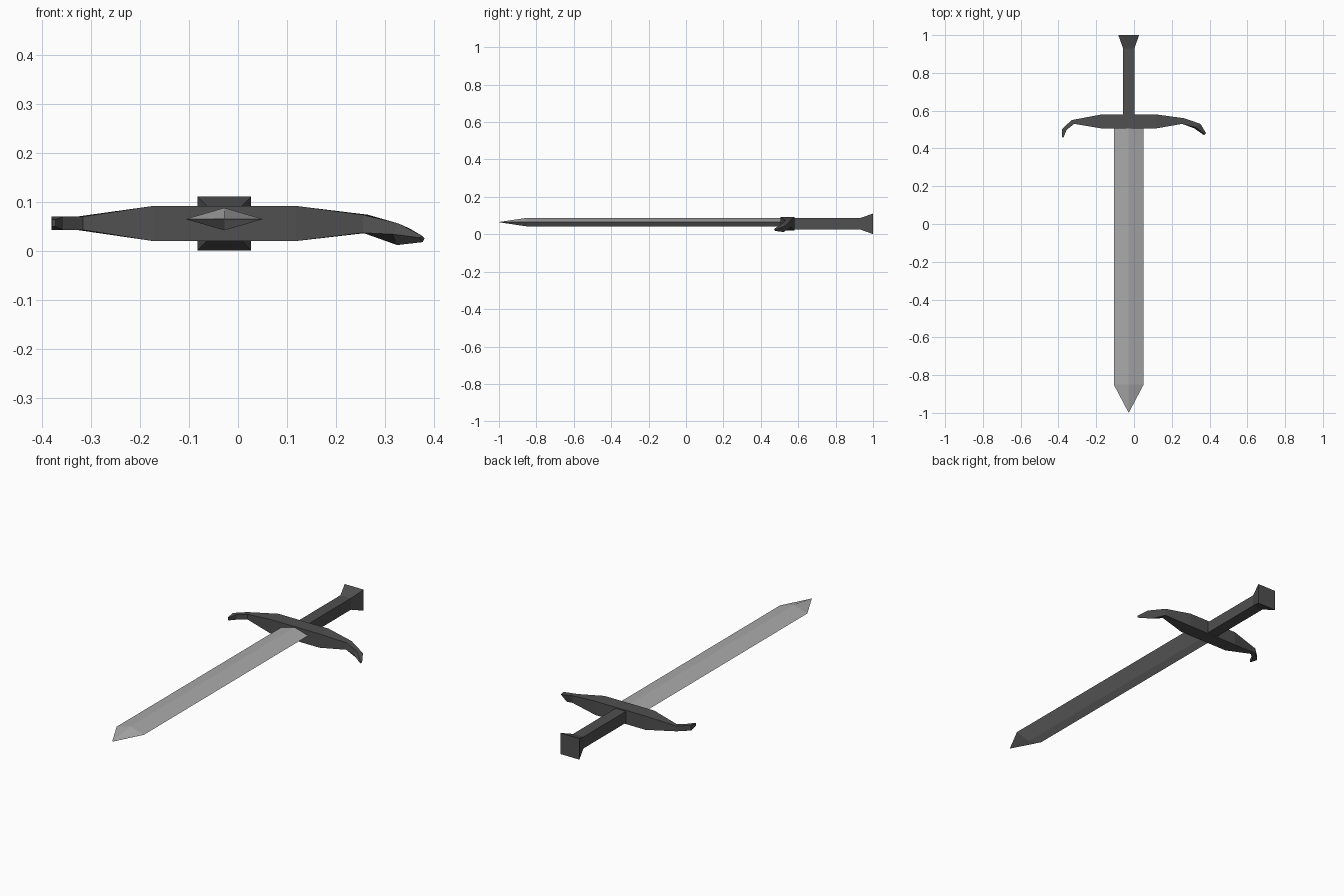
import bpy, bmesh

if "Cube" in bpy.data.objects:
    bpy.data.objects.remove(bpy.data.objects["Cube"])

CX, GZ, BZ = -0.028, 0.056, 0.065   # sword axis, hilt height, blade height


def material(name, v):
    m = bpy.data.materials.new(name)
    m.diffuse_color = (v, v, v, 1)
    m.use_nodes = True
    m.node_tree.nodes["Principled BSDF"].inputs["Base Color"].default_value = m.diffuse_color
    return m


steel = material("light_steel", 0.40)
iron = material("dark_iron", 0.08)


def loft(name, rings, mat):
    """Skin a list of four-point rings and cap both ends."""
    bm = bmesh.new()
    loops = [[bm.verts.new(p) for p in ring] for ring in rings]
    for a, b in zip(loops, loops[1:]):
        for i in range(4):
            j = (i + 1) % 4
            bm.faces.new((a[i], a[j], b[j], b[i]))
    bm.faces.new(loops[0])
    bm.faces.new(loops[-1])
    bmesh.ops.remove_doubles(bm, verts=bm.verts, dist=1e-5)
    bmesh.ops.recalc_face_normals(bm, faces=bm.faces)
    me = bpy.data.meshes.new(name)
    bm.to_mesh(me)
    bm.free()
    me.materials.append(mat)
    ob = bpy.data.objects.new(name, me)
    bpy.context.collection.objects.link(ob)
    return ob


def diamond(y, w, h):
    return [(CX - w, y, BZ), (CX, y, BZ + h), (CX + w, y, BZ), (CX, y, BZ - h)]


def square(y, w, h):
    return [(CX - w, y, GZ - h), (CX - w, y, GZ + h),
            (CX + w, y, GZ + h), (CX + w, y, GZ - h)]


def section(back, front, lo, hi):
    """Upright guard section between a back and a front plan point."""
    return [(*back, hi), (*front, hi), (*front, lo), (*back, lo)]


# Blade with a diamond section and pointed end
loft("blade", [diamond(0.52, 0.079, 0.023), diamond(-0.85, 0.079, 0.023),
               diamond(-0.998, 0.001, 0.001)], steel)

# Square grip flaring into the pommel
loft("grip_and_pommel", [square(0.55, 0.030, 0.030), square(0.93, 0.030, 0.030),
                         square(1.0, 0.055, 0.055)], iron)

# Crossguard: hooked left arm, straight middle, twisted drooping right arm
loft("crossguard", [
    section((-0.380, 0.460), (-0.373, 0.458), 0.050, 0.064),
    section((-0.381, 0.503), (-0.357, 0.498), 0.043, 0.070),
    section((-0.330, 0.550), (-0.317, 0.530), 0.043, 0.070),
    section((-0.172, 0.580), (-0.172, 0.506), 0.020, 0.092),
    section((0.117, 0.580), (0.117, 0.506), 0.020, 0.092),
    section((0.265, 0.560), (0.255, 0.530), 0.037, 0.074),
    [(0.352, 0.530, 0.045), (0.328, 0.512, 0.056),
     (0.318, 0.507, 0.034), (0.325, 0.522, 0.012)],
    [(0.381, 0.482, 0.026), (0.376, 0.474, 0.031),
     (0.371, 0.470, 0.027), (0.377, 0.477, 0.018)],
], iron)
